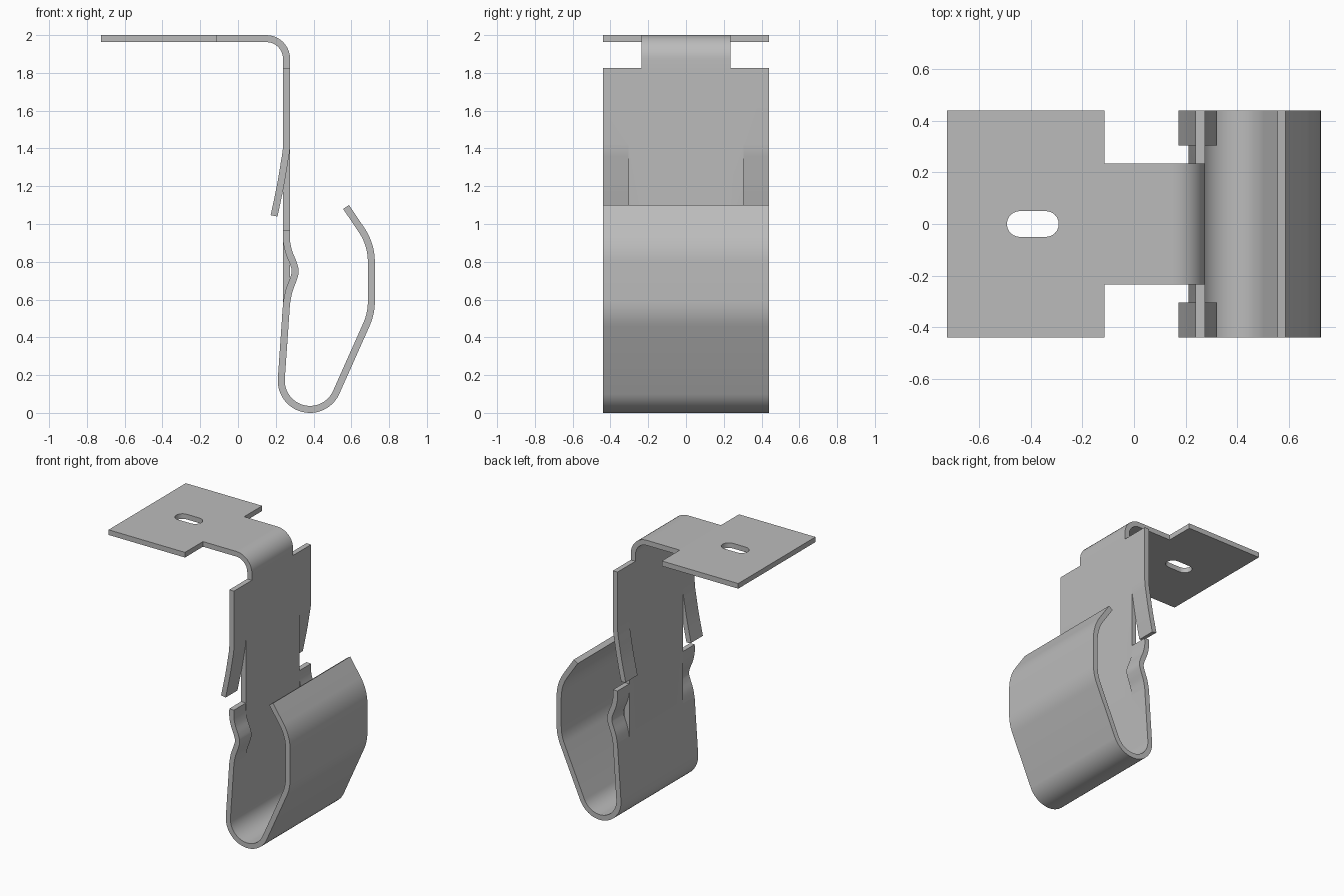
import bpy, bmesh, math
from mathutils import Vector

cube = bpy.data.objects.get("Cube")
if cube:
    bpy.data.objects.remove(cube, do_unlink=True)

# Sheet dimensions (middle surface of the bent metal)
T = 0.037                       # metal thickness
X = 0.257                       # upright wall
TOP = 2 - T / 2
HALF, SLIT, NECK = 0.44, 0.305, 0.235
ALL = [-HALF, -SLIT, -NECK, NECK, SLIT, HALF]

bm = bmesh.new()


def arc(cx, cz, r, a0, a1, n):
    angles = [math.radians(a0 + (a1 - a0) * i / n) for i in range(n + 1)]
    return [(cx + r * math.cos(a), cz + r * math.sin(a)) for a in angles]


def ribbon(path, ys):
    """Sweep an x-z path across the given y stations."""
    rows = [[bm.verts.new((x, y, z)) for y in ys] for x, z in path]
    for a, b in zip(rows, rows[1:]):
        for i in range(len(ys) - 1):
            bm.faces.new((a[i], a[i + 1], b[i + 1], b[i]))


def smooth_path(pts, n=5):
    """Rounded path through the given points (Catmull-Rom)."""
    p = [Vector(q) for q in [pts[0]] + pts + [pts[-1]]]
    out = []
    for a, b, c, d in zip(p, p[1:], p[2:], p[3:]):
        for i in range(n):
            t = i / n
            out.append((2 * b + (c - a) * t + (2 * a - 5 * b + 4 * c - d) * t * t
                        + (3 * b - a - 3 * c + d) * t ** 3) / 2)
    return [tuple(q) for q in out] + [pts[-1]]


def loop_edges(pts):
    vs = [bm.verts.new((x, y, TOP)) for x, y in pts]
    return [bm.edges.new((vs[i - 1], vs[i])) for i in range(len(vs))]


# Mounting plate with a rounded slot
PX = -0.115
outline = [(PX, -HALF), (PX, -NECK), (PX, NECK), (PX, HALF), (-0.725, HALF), (-0.725, -HALF)]
slot = arc(-0.342, 0, 0.05, -90, 90, 12) + arc(-0.443, 0, 0.05, 90, 270, 12)
bmesh.ops.triangle_fill(bm, edges=loop_edges(outline) + loop_edges(slot), use_beauty=True)

# Narrow neck bending down into the upright wall
R = 0.107
ribbon([(PX, TOP)] + arc(X - R, TOP - R, R, 90, 0, 10) + [(X, 1.825)], [-NECK, NECK])

# Upright wall, then its straight centre strip
WALL_END, LOOP_START = 1.42, 0.58
ribbon([(X, 1.825), (X, WALL_END)], ALL)
ribbon([(X, WALL_END), (X, LOOP_START)], ALL[1:-1])

# Side tongues: upper pair bent backwards, lower pair with a bump
upper = smooth_path([(X, WALL_END), (0.254, 1.38), (0.246, 1.33), (0.224, 1.2), (0.191, 1.043)])
lower = smooth_path([(X, 0.967), (X, 0.91), (0.27, 0.85), (0.292, 0.795), (0.303, 0.75),
                     (0.292, 0.705), (0.27, 0.645), (X, LOOP_START)])
for ys in ([-HALF, -SLIT], [SLIT, HALF]):
    ribbon(upper, ys)
    ribbon(lower, ys)

# Spring hook curling under and up the other side
hook = ([(X, LOOP_START)] + arc(0.381, 0.1705, 0.152, 176, 335, 24)
        + arc(0.406, 0.59, 0.3, -25, 0, 8) + arc(0.406, 0.8, 0.3, 0, 33, 8)
        + [(0.572, 1.09)])
ribbon(hook, ALL)

bmesh.ops.remove_doubles(bm, verts=bm.verts, dist=0.0005)
bmesh.ops.recalc_face_normals(bm, faces=bm.faces)

mesh = bpy.data.meshes.new("spring_clip")
bm.to_mesh(mesh)
bm.free()
clip = bpy.data.objects.new("spring_clip", mesh)
bpy.context.collection.objects.link(clip)

# Plain metal grey
GREY = (0.5, 0.5, 0.5, 1)
mat = bpy.data.materials.new("metal_grey")
mat.use_nodes = True
mat.diffuse_color = GREY
mat.node_tree.nodes["Principled BSDF"].inputs["Base Color"].default_value = GREY
mesh.materials.append(mat)

# Give the sheet its thickness and smooth the bends
bpy.ops.object.select_all(action='DESELECT')
clip.select_set(True)
bpy.context.view_layer.objects.active = clip
solid = clip.modifiers.new("thickness", 'SOLIDIFY')
solid.thickness = T
solid.offset = 0
solid.use_even_offset = True
bpy.ops.object.modifier_apply(modifier=solid.name)
bpy.ops.object.shade_smooth_by_angle(angle=math.radians(30))
